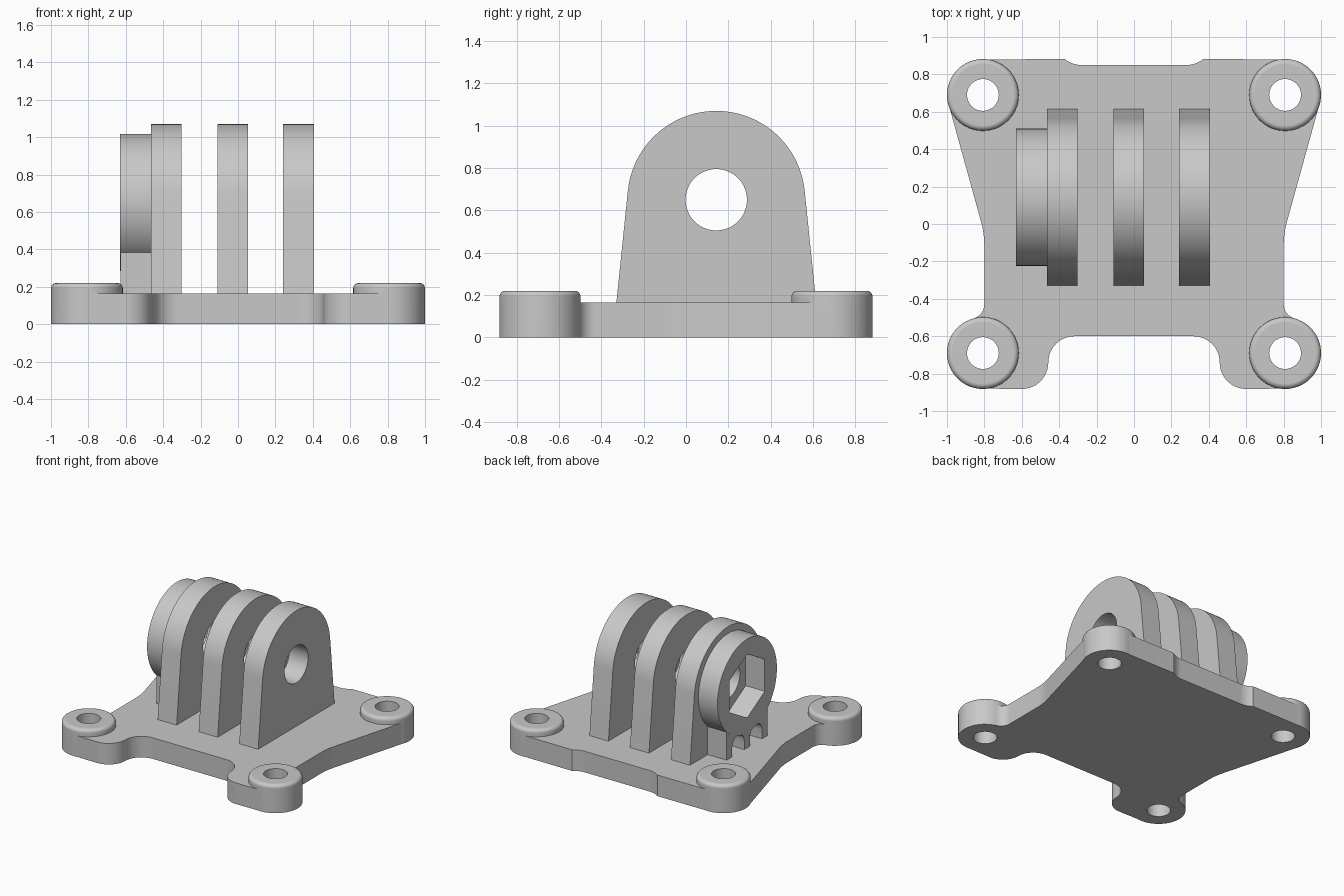
import bpy, bmesh
from math import radians, sin, cos

if "Cube" in bpy.data.objects:
    bpy.data.objects.remove(bpy.data.objects["Cube"], do_unlink=True)

grey = bpy.data.materials.new("plain_grey")
grey.use_nodes = True
grey.diffuse_color = (0.58, 0.58, 0.58, 1)
grey.node_tree.nodes["Principled BSDF"].inputs["Base Color"].default_value = grey.diffuse_color


def arc(cx, cy, r, a0, a1, n=12):
    """Points along an arc, angles in degrees."""
    angles = [radians(a0 + (a1 - a0) * i / n) for i in range(n + 1)]
    return [(cx + r * cos(a), cy + r * sin(a)) for a in angles]


def circle(cx, cy, r, n=64, start=0):
    return arc(cx, cy, r, start, start + 360, n)[:-1]


def prism(name, pts, axis, lo, hi, round_top=0):
    """Extrude a 2D profile along x (profile in y, z) or z (profile in x, y)."""
    place = (lambda u, v, w: (w, u, v)) if axis == "x" else (lambda u, v, w: (u, v, w))
    bm = bmesh.new()
    low = [bm.verts.new(place(u, v, lo)) for u, v in pts]
    high = [bm.verts.new(place(u, v, hi)) for u, v in pts]
    bm.faces.new(low)
    top = bm.faces.new(high)
    for i in range(len(pts)):
        j = (i + 1) % len(pts)
        bm.faces.new((low[i], low[j], high[j], high[i]))
    bmesh.ops.recalc_face_normals(bm, faces=bm.faces)
    if round_top:
        bmesh.ops.bevel(bm, geom=list(top.edges), offset=round_top, segments=4,
                        profile=0.5, affect="EDGES")
    mesh = bpy.data.meshes.new(name)
    bm.to_mesh(mesh)
    bm.free()
    mesh.materials.append(grey)
    obj = bpy.data.objects.new(name, mesh)
    bpy.context.collection.objects.link(obj)
    return obj


def combine(obj, tool, operation):
    """Apply a boolean and discard the tool."""
    mod = obj.modifiers.new("boolean", "BOOLEAN")
    mod.operation, mod.object, mod.solver = operation, tool, "EXACT"
    bpy.context.view_layer.objects.active = obj
    bpy.ops.object.modifier_apply(modifier=mod.name)
    bpy.data.objects.remove(tool, do_unlink=True)


THICK, PAD_TOP = 0.165, 0.22
PAD_X, PAD_Y, PAD_R = 0.808, 0.69, 0.192
AXLE = (0.143, 0.65)

# Base plate: one half of the outline, then mirrored
half = arc(0.28, 0.992, 0.142, -90, -51, 6)
half += arc(PAD_X, PAD_Y, 0.19, 90, -15)
half += arc(1.3, -0.12, 0.5, 165, 180, 6)
half += arc(0.88, -0.428, 0.08, 180, 254, 8)
half += arc(PAD_X, -PAD_Y, 0.19, 74, -90)
half += arc(0.60, -0.74, 0.142, -90, -180)
half += arc(0.318, -0.74, 0.14, 0, 90)
outline = half + [(-x, y) for x, y in reversed(half)]
plate = prism("base_plate", outline, "z", 0, THICK)

# Raised corner pads with screw holes
corners = [(sx * PAD_X, sy * PAD_Y) for sx in (-1, 1) for sy in (-1, 1)]
for cx, cy in corners:
    combine(plate, prism("pad", circle(cx, cy, PAD_R), "z", 0, PAD_TOP, 0.028), "UNION")
for cx, cy in corners:
    combine(plate, prism("screw_cutter", circle(cx, cy, 0.085, 48), "z", -0.1, 0.4), "DIFFERENCE")

# Three upright fins with a shared axle hole
cy, cz = AXLE
foot = 0.473
fin_profile = [(cy - foot, THICK - 0.01), (cy + foot, THICK - 0.01)]
fin_profile += arc(cy, cz, 0.42, 6, 174, 48)
fins = []
for side, x in (("right", -0.465), ("middle", -0.11), ("left", 0.241)):
    fin = prism(side + "_fin", fin_profile, "x", x, x + 0.164)
    combine(fin, prism("axle_cutter", circle(cy, cz, 0.145), "x", -1, 1), "DIFFERENCE")
    fins.append(fin)

# Round collar with a hexagonal nut pocket
collar = prism("nut_collar", circle(cy, cz, 0.367, 96), "x", -0.63, -0.465)
combine(collar, prism("nut_cutter", circle(cy, cz, 0.25, 6, 90), "x", -0.8, -0.3), "DIFFERENCE")

# Support legs under the collar, separated by two arched openings
w = 0.253
support = prism("collar_support", [(cy - w, THICK - 0.01), (cy + w, THICK - 0.01),
                                   (cy + w, 0.385), (cy - w, 0.385)], "x", -0.629, -0.465)
for s in (-1, 1):
    mid = cy + s * 0.11
    opening = [(mid - 0.075, 0.1), (mid + 0.075, 0.1)] + arc(mid, 0.235, 0.075, 0, 180, 12)
    combine(support, prism("arch_cutter", opening, "x", -0.8, -0.3), "DIFFERENCE")

# Smooth the curved walls, keep the edges crisp
parts = [plate, collar, support] + fins
bpy.ops.object.select_all(action="DESELECT")
for obj in parts:
    obj.select_set(True)
bpy.context.view_layer.objects.active = plate
bpy.ops.object.shade_smooth_by_angle(angle=radians(30))
weighted = plate.modifiers.new("weighted_normals", "WEIGHTED_NORMAL")
weighted.keep_sharp = True
